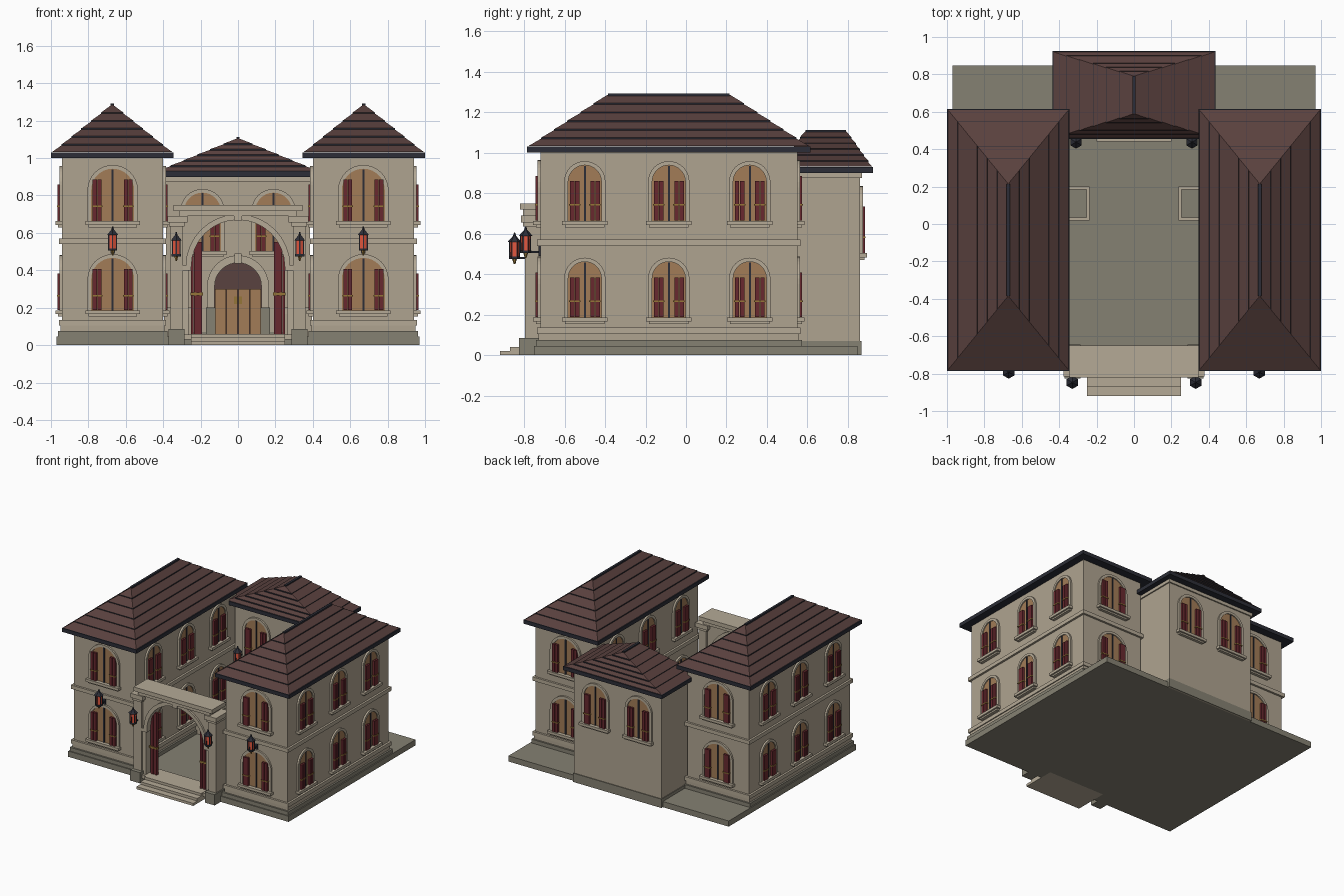
import bpy, bmesh, math
from mathutils import Matrix, Vector

cube = bpy.data.objects.get("Cube")
if cube:
    bpy.data.objects.remove(cube)

# Palette
COLOURS = {
    "wall plaster": (0.43, 0.37, 0.28), "trim stone": (0.46, 0.40, 0.305),
    "grey stone": (0.235, 0.22, 0.17), "roof tile": (0.10, 0.052, 0.048),
    "dark iron": (0.025, 0.027, 0.038), "red shutter": (0.14, 0.022, 0.028),
    "warm wood": (0.36, 0.20, 0.095), "lantern glow": (0.80, 0.10, 0.05),
    "brass": (0.30, 0.18, 0.04), "fanlight brown": (0.10, 0.055, 0.05),
}
MATS = []
for label, rgb in COLOURS.items():
    m = bpy.data.materials.new(label)
    m.use_nodes = True
    m.diffuse_color = (*rgb, 1)
    m.node_tree.nodes["Principled BSDF"].inputs["Base Color"].default_value = (*rgb, 1)
    MATS.append(m)
WALL, TRIM, STONE, ROOF, IRON, RED, WOOD, GLOW, BRASS, BROWN = range(10)


def finish(name, bm):
    """Turn a bmesh into a shared mesh."""
    bmesh.ops.recalc_face_normals(bm, faces=bm.faces)
    mesh = bpy.data.meshes.new(name)
    bm.to_mesh(mesh)
    bm.free()
    for m in MATS:
        mesh.materials.append(m)
    return mesh


def place(mesh, name, loc=(0, 0, 0), turn=0):
    ob = bpy.data.objects.new(name, mesh)
    ob.location = loc
    ob.rotation_euler.z = math.radians(turn)
    bpy.context.collection.objects.link(ob)
    return ob


def frustum(bm, cx, cy, low, high, z0, z1, mat):
    """Block whose half sizes change from low to high."""
    rings = []
    for (hx, hy), z in ((low, z0), (high, z1)):
        rings.append([bm.verts.new((cx + a * hx, cy + b * hy, z))
                      for a, b in ((-1, -1), (1, -1), (1, 1), (-1, 1))])
    faces = [rings[0], rings[1]]
    faces += [[rings[0][i], rings[0][(i + 1) % 4], rings[1][(i + 1) % 4], rings[1][i]] for i in range(4)]
    for f in faces:
        bm.faces.new(f).material_index = mat


def box(bm, x, y, z, mat):
    half = ((x[1] - x[0]) / 2, (y[1] - y[0]) / 2)
    frustum(bm, sum(x) / 2, sum(y) / 2, half, half, *z, mat)


def prism(bm, outline, y0, y1, mat):
    """Extrude an x-z outline along y."""
    a, b = ([bm.verts.new((x, y, z)) for x, z in outline] for y in (y0, y1))
    faces = [a, b] + [[a[i - 1], a[i], b[i], b[i - 1]] for i in range(len(a))]
    for f in faces:
        bm.faces.new(f).material_index = mat


def cone(bm, r0, r1, z0, z1, y, mat, sides=6):
    new = bmesh.ops.create_cone(bm, cap_ends=True, segments=sides, radius1=r0, radius2=r1,
                                depth=z1 - z0, matrix=Matrix.Translation((0, y, (z0 + z1) / 2)))
    for f in {f for v in new["verts"] for f in v.link_faces}:
        f.material_index = mat


def arch(r, spring, foot=None, n=16):
    pts = [(r * math.cos(math.pi * i / n), spring + r * math.sin(math.pi * i / n)) for i in range(n + 1)]
    return pts if foot is None else [(r, foot)] + pts + [(-r, foot)]


def arch_band(bm, r, width, spring, foot, y0, y1, mat):
    prism(bm, arch(r + width, spring, foot) + arch(r, spring, foot)[::-1], y0, y1, mat)


def window(name, w, h, shut):
    """Arched window with sill and shutters, facing -y, foot at z = 0."""
    bm = bmesh.new()
    prism(bm, arch(w, h - w, 0), -0.006, 0.005, WOOD)
    arch_band(bm, w, 0.02, h - w, 0, -0.014, 0.005, TRIM)
    box(bm, (-0.005, 0.005), (-0.011, 0), (0, h - 0.003), IRON)
    box(bm, (-w - 0.03, w + 0.03), (-0.035, 0.005), (-0.018, 0.003), TRIM)
    box(bm, (-w - 0.015, w + 0.015), (-0.022, 0.005), (-0.03, -0.018), TRIM)
    for s in (-1, 1):
        for k in (0, 1):
            x = sorted((s * (w - 0.055 + 0.025 * k), s * (w - 0.033 + 0.025 * k)))
            box(bm, x, (-0.024, 0), (0.004, shut), RED)
        box(bm, sorted((s * (w - 0.06), s * (w - 0.004))), (-0.027, 0), (0.078, 0.086), BRASS)
    return finish(name, bm)


def hip_roof(name, cx, cy, hx, hy, ridge, z0, z1, tiers=6):
    """Hipped roof laid in courses with dark lips."""
    bm = bmesh.new()
    box(bm, (cx - hx, cx + hx), (cy - hy, cy + hy), (z0, z0 + 0.03), IRON)
    base = z0 + 0.03

    def size(t, grow=0):
        return (hx - 0.01) * (1 - t) + grow, (hy - 0.01) * (1 - t) + ridge * t + grow

    for i in range(tiers):
        a, b = i / tiers, (i + 1) / tiers
        za, zb = base + (z1 - base) * a, base + (z1 - base) * b
        if i:
            frustum(bm, cx, cy, size(a, 0.007), size(a, 0.007), za - 0.006, za + 0.002, IRON)
        frustum(bm, cx, cy, size(a, 0.005), size(min(b, 0.99)), za + 0.002, zb, ROOF)
    box(bm, (cx - 0.009, cx + 0.009), (cy - ridge, cy + ridge), (z1 - 0.015, z1 + 0.008), IRON)
    place(finish(name, bm), name)


# Ground slab and entrance steps
bm = bmesh.new()
box(bm, (-0.97, 0.97), (-0.75, 0.848), (0, 0.045), STONE)
place(finish("ground_slab", bm), "ground_slab")
bm = bmesh.new()
for i, (y0, y1) in enumerate(((-0.92, -0.70), (-0.87, -0.68), (-0.82, -0.65))):
    box(bm, (-0.25, 0.25), (y0, y1), (0, 0.02 * (i + 1)), TRIM)
box(bm, (-0.34, 0.34), (-0.80, -0.65), (0.03, 0.058), TRIM)
box(bm, (-0.20, 0.20), (0.44, 0.52), (0.03, 0.06), TRIM)
place(finish("entrance_steps", bm), "entrance_steps")

# Wings
front_window = window("wide_window", 0.115, 0.283, 0.225)
side_window = window("narrow_window", 0.082, 0.278, 0.20)
block_window = window("block_window", 0.098, 0.315, 0.235)
for side, s in (("left", 1), ("right", -1)):
    bm = bmesh.new()
    for grow, z0, z1, mat in ((0, 0.03, 1.01, WALL), (0.028, 0, 0.045, STONE), (0.022, 0.04, 0.075, STONE),
                              (0.008, 0.07, 0.105, WALL), (0.016, 0.105, 0.135, TRIM),
                              (0.016, 0.54, 0.57, TRIM)):
        box(bm, (s * 0.67 - 0.27 - grow, s * 0.67 + 0.27 + grow), (-0.72 - grow, 0.55 + grow), (z0, z1), mat)
    place(finish(side + "_wing", bm), side + "_wing")
    hip_roof(side + "_wing_roof", s * 0.6725, -0.085, 0.3275, 0.70, 0.30, 1.0, 1.285)
    for z in (0.183, 0.66):
        place(front_window, side + "_front_window", (s * 0.67, -0.72, z))
        place(front_window, side + "_back_window", (s * 0.67, 0.55, z), 180)
        for y in (-0.50, -0.085, 0.315):
            place(side_window, side + "_outer_window", (s * 0.94, y, z), s * 90)
            place(side_window, side + "_court_window", (s * 0.40, y, z), -s * 90)

# Rear block with its doorway
bm = bmesh.new()
box(bm, (-0.385, 0.385), (0.51, 0.86), (0, 0.91), WALL)
box(bm, (-0.39, 0.39), (0.502, 0.866), (0, 0.07), STONE)
box(bm, (-0.395, 0.395), (0.50, 0.87), (0.875, 0.905), TRIM)
place(finish("rear_block", bm), "rear_block")
hip_roof("rear_block_roof", 0, 0.69, 0.435, 0.235, 0.10, 0.90, 1.105)
for x in (-0.19, 0.19):
    place(block_window, "block_front_window", (x, 0.51, 0.50))
    place(block_window, "block_back_window", (x, 0.86, 0.50), 180)

bm = bmesh.new()
prism(bm, arch(0.125, 0.315, 0.06), 0.495, 0.52, BROWN)
arch_band(bm, 0.125, 0.04, 0.315, 0.06, 0.475, 0.52, TRIM)
box(bm, (-0.02, 0.02), (0.465, 0.51), (0.435, 0.49), TRIM)
for s in (-1, 1):
    box(bm, sorted((s * 0.12, s * 0.172)), (0.465, 0.52), (0.05, 0.20), STONE)
    for k in (0, 1):
        box(bm, sorted((s * (0.003 + 0.061 * k), s * (0.061 + 0.061 * k))), (0.485, 0.51), (0.06, 0.30), WOOD)
    box(bm, sorted((s * 0.004, s * 0.022)), (0.479, 0.49), (0.22, 0.26), BRASS)
place(finish("main_door", bm), "main_door")

# Gateway arch with piers, caps and beam
bm = bmesh.new()
prism(bm, arch(0.265, 0.42) + [(-0.30, 0.42), (-0.30, 0.72), (0.30, 0.72), (0.30, 0.42)], -0.775, -0.69, WALL)
arch_band(bm, 0.25, 0.03, 0.42, 0.40, -0.79, -0.68, TRIM)
box(bm, (-0.022, 0.022), (-0.80, -0.67), (0.665, 0.72), TRIM)
box(bm, (-0.345, 0.345), (-0.82, -0.65), (0.718, 0.75), TRIM)
box(bm, (-0.315, 0.315), (-0.805, -0.665), (0.69, 0.718), TRIM)
for s in (-1, 1):
    def pier(a, b, y, z, mat):
        box(bm, sorted((s * a, s * b)), (y, -1.47 - y), z, mat)
    pier(0.285, 0.372, -0.825, (0, 0.085), STONE)
    pier(0.295, 0.362, -0.795, (0.08, 0.66), WALL)
    pier(0.265, 0.30, -0.78, (0.05, 0.42), TRIM)
    pier(0.255, 0.305, -0.79, (0.40, 0.425), TRIM)
    pier(0.285, 0.37, -0.805, (0.635, 0.655), TRIM)
    pier(0.27, 0.378, -0.815, (0.655, 0.69), TRIM)
place(finish("gateway", bm), "gateway")

# Tied curtains inside the gateway
bm = bmesh.new()
for s in (-1, 1):
    for k in range(4):
        x = 0.192 + 0.015 * k
        box(bm, sorted((s * x, s * (x + 0.014))), (-0.75 + 0.006 * (k % 2), -0.725), (0.06, 0.55), RED)
    box(bm, sorted((s * 0.188, s * 0.255)), (-0.754, -0.722), (0.265, 0.28), BRASS)
place(finish("gate_curtains", bm), "gate_curtains")

# Courtyard troughs
bm = bmesh.new()
for s in (-1, 1):
    c = s * 0.32
    box(bm, (c - 0.075, c + 0.075), (0.025, 0.195), (0.04, 0.17), WALL)
    box(bm, (c - 0.065, c + 0.065), (0.035, 0.185), (0.17, 0.185), STONE)
    for e in (-1, 1):
        box(bm, (c + e * 0.073 - 0.008, c + e * 0.073 + 0.008), (0.02, 0.20), (0.165, 0.20), TRIM)
        box(bm, (c - 0.08, c + 0.08), (0.11 + e * 0.082 - 0.008, 0.11 + e * 0.082 + 0.008), (0.165, 0.20), TRIM)
place(finish("courtyard_troughs", bm), "courtyard_troughs")

# Hexagonal wall lanterns
bm = bmesh.new()
LY = -0.072
cone(bm, 0.022, 0.025, 0.035, 0.11, LY, GLOW)
cone(bm, 0.028, 0.028, 0.025, 0.037, LY, IRON)
cone(bm, 0.035, 0.008, 0.108, 0.138, LY, IRON)
cone(bm, 0.008, 0.003, 0.138, 0.155, LY, IRON)
cone(bm, 0.004, 0.012, 0, 0.025, LY, BRASS)
for i in range(6):
    a = math.pi * i / 3 + math.pi / 6
    p = Vector((0.024 * math.cos(a), LY + 0.024 * math.sin(a)))
    box(bm, (p.x - 0.003, p.x + 0.003), (p.y - 0.003, p.y + 0.003), (0.03, 0.112), IRON)
box(bm, (-0.004, 0.004), (LY, 0), (0.025, 0.035), IRON)
box(bm, (-0.012, 0.012), (-0.008, 0.003), (0.01, 0.06), IRON)
lantern = finish("lantern", bm)
for s in (-1, 1):
    place(lantern, "wing_lantern", (s * 0.67, -0.72, 0.48))
    place(lantern, "gate_lantern", (s * 0.33, -0.775, 0.45))
    place(lantern, "door_lantern", (s * 0.31, 0.51, 0.45))
